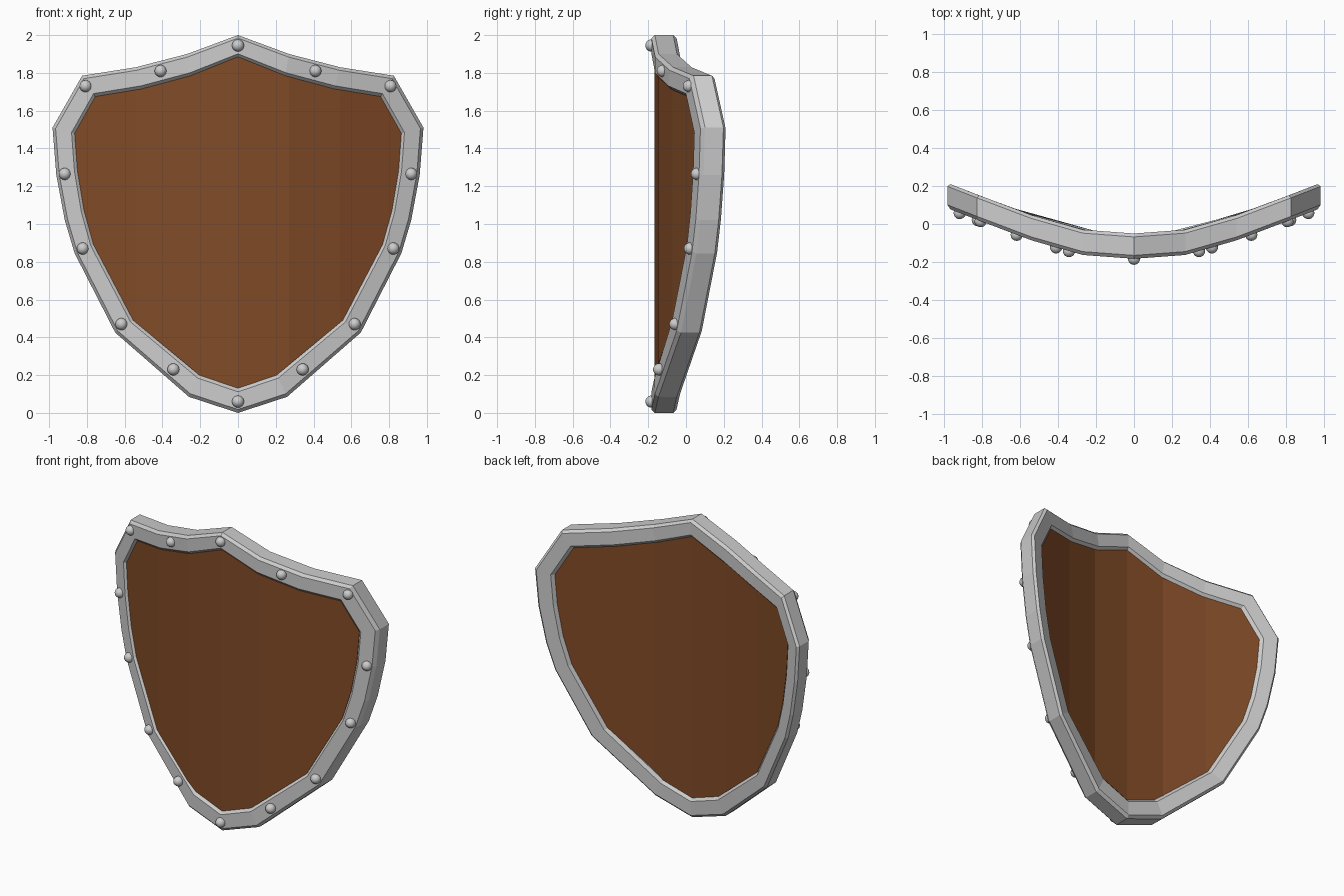
import bpy, bmesh, math
from mathutils import Vector, Matrix

if "Cube" in bpy.data.objects:
    bpy.data.objects.remove(bpy.data.objects["Cube"])

# Right-half outlines (x, z) from the top peak down to the bottom tip
OUTER = [(0, 2.0), (.27, 1.9), (.54, 1.83), (.825, 1.785), (.982, 1.51), (.962, 1.26),
         (.917, 1.02), (.865, .845), (.65, .425), (.26, .085), (0, 0)]
INNER = [(0, 1.885), (.25, 1.785), (.51, 1.715), (.755, 1.675), (.865, 1.48), (.85, 1.28),
         (.815, 1.07), (.765, .89), (.555, .49), (.205, .2), (0, .13)]
# Front surface curve: y as a function of |x|
CURVE = [(0, -.183), (.27, -.163), (.54, -.086), (.82, .02), (1.0, .09)]
DEPTH = .133


def front_y(x):
    x = abs(x)
    for (x0, y0), (x1, y1) in zip(CURVE, CURVE[1:]):
        if x <= x1:
            break
    return y0 + (y1 - y0) * (x - x0) / (x1 - x0)


def full_loop(half):
    return half + [(-x, z) for x, z in reversed(half[1:-1])]


def finish(bm, name, material=None):
    bmesh.ops.recalc_face_normals(bm, faces=bm.faces)
    mesh = bpy.data.meshes.new(name)
    bm.to_mesh(mesh)
    bm.free()
    obj = bpy.data.objects.new(name, mesh)
    bpy.context.collection.objects.link(obj)
    if material:
        mesh.materials.append(material)
    return obj


outer, inner = full_loop(OUTER), full_loop(INNER)

# Metal rim: chamfered section (fraction across, depth) swept round the outline
B, C = .14, .018
section = [(0, C), (B, 0), (1 - B, 0), (1, C),
           (1, DEPTH - C), (1 - B, DEPTH), (B, DEPTH), (0, DEPTH - C)]
bm = bmesh.new()
rings = []
for (ox, oz), (ix, iz) in zip(outer, inner):
    ring = []
    for t, d in section:
        x, z = ox + (ix - ox) * t, oz + (iz - oz) * t
        ring.append(bm.verts.new((x, front_y(x) + d, z)))
    rings.append(ring)
for a, b in zip(rings, rings[1:] + rings[:1]):
    for k in range(len(section)):
        m = (k + 1) % len(section)
        bm.faces.new((a[k], a[m], b[m], b[k]))
finish(bm, "rim")

# Wooden panel: flat slab, creased vertically, then bent to the curve
wood = bpy.data.materials.new("wood")
wood.diffuse_color = (.22, .07, .02, 1)
wood.use_nodes = True
wood.node_tree.nodes["Principled BSDF"].inputs["Base Color"].default_value = wood.diffuse_color
bm = bmesh.new()
face = bm.faces.new([bm.verts.new((x, .015, z)) for x, z in inner])
ext = bmesh.ops.extrude_face_region(bm, geom=[face])
bmesh.ops.translate(bm, vec=(0, DEPTH - .03, 0),
                    verts=[g for g in ext["geom"] if isinstance(g, bmesh.types.BMVert)])
for cx in (-.82, -.54, -.27, 0, .27, .54, .82):
    bmesh.ops.bisect_plane(bm, geom=bm.verts[:] + bm.edges[:] + bm.faces[:],
                           plane_co=(cx, 0, 0), plane_no=(1, 0, 0))
for v in bm.verts:
    v.co.y += front_y(v.co.x)
finish(bm, "panel", wood)

# Rivets: domes set into the front of the rim
half_rivets = [(0, 1.945), (.41, 1.81), (.807, 1.73), (.917, 1.265), (.822, .87),
               (.617, .47), (.342, .23), (0, .06)]
bm = bmesh.new()
for x, z in full_loop(half_rivets):
    slope = (front_y(x + .02) - front_y(x - .02)) / .04
    mat = (Matrix.Translation((x, front_y(x), z))
           @ Matrix.Rotation(math.atan(slope), 4, 'Z')
           @ Matrix.Rotation(math.pi / 2, 4, 'X'))
    bmesh.ops.create_uvsphere(bm, u_segments=16, v_segments=10, radius=.032, matrix=mat)
for f in bm.faces:
    f.smooth = True
finish(bm, "rivets")
